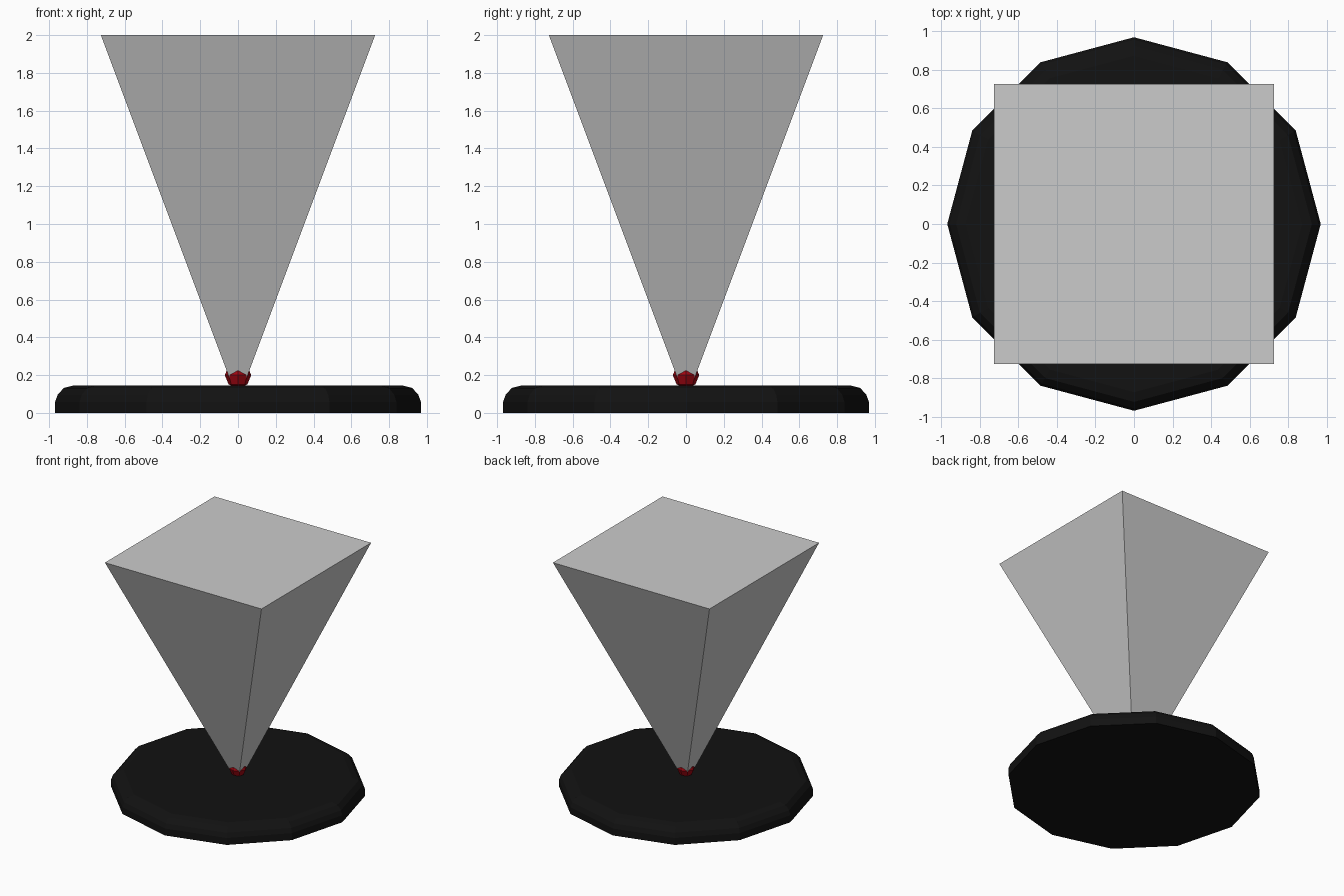
import bpy, math

if "Cube" in bpy.data.objects:
    bpy.data.objects.remove(bpy.data.objects["Cube"])


def material(name, color):
    m = bpy.data.materials.new(name)
    m.diffuse_color = (*color, 1)
    m.use_nodes = True
    m.node_tree.nodes["Principled BSDF"].inputs["Base Color"].default_value = m.diffuse_color
    return m


def lathe(name, profile, sides, start=0.0, mat=None):
    """Stack regular polygon rings of (radius, z), capped at both ends."""
    verts = [(r * math.cos(start + 2 * math.pi * i / sides),
              r * math.sin(start + 2 * math.pi * i / sides), z)
             for r, z in profile for i in range(sides)]
    faces = [tuple(reversed(range(sides))),
             tuple(range(len(verts) - sides, len(verts)))]
    for k in range(len(profile) - 1):
        for i in range(sides):
            j = (i + 1) % sides
            a, b = k * sides, (k + 1) * sides
            faces.append((a + i, a + j, b + j, b + i))
    mesh = bpy.data.meshes.new(name)
    mesh.from_pydata(verts, [], faces)
    obj = bpy.data.objects.new(name, mesh)
    bpy.context.collection.objects.link(obj)
    if mat:
        mesh.materials.append(mat)
    return obj


black = material("black", (0.006, 0.006, 0.006))
red = material("red", (0.35, 0.002, 0.006))

# Twelve-sided base with a rounded top edge
lathe("base", [(0.968, 0), (0.968, 0.058), (0.955, 0.096),
               (0.922, 0.132), (0.872, 0.145)], 12, mat=black)

# Small low-poly ball joint
bpy.ops.mesh.primitive_uv_sphere_add(segments=8, ring_count=4, radius=0.07,
                                     location=(0, 0, 0.2))
ball = bpy.context.object
ball.name = "ball_joint"
ball.data.materials.append(red)

# Inverted square pyramid, narrow end sunk into the ball
d = math.sqrt(2)
lathe("inverted_pyramid", [(0.036 * d, 0.16), (0.726 * d, 2.0)], 4, math.pi / 4)
